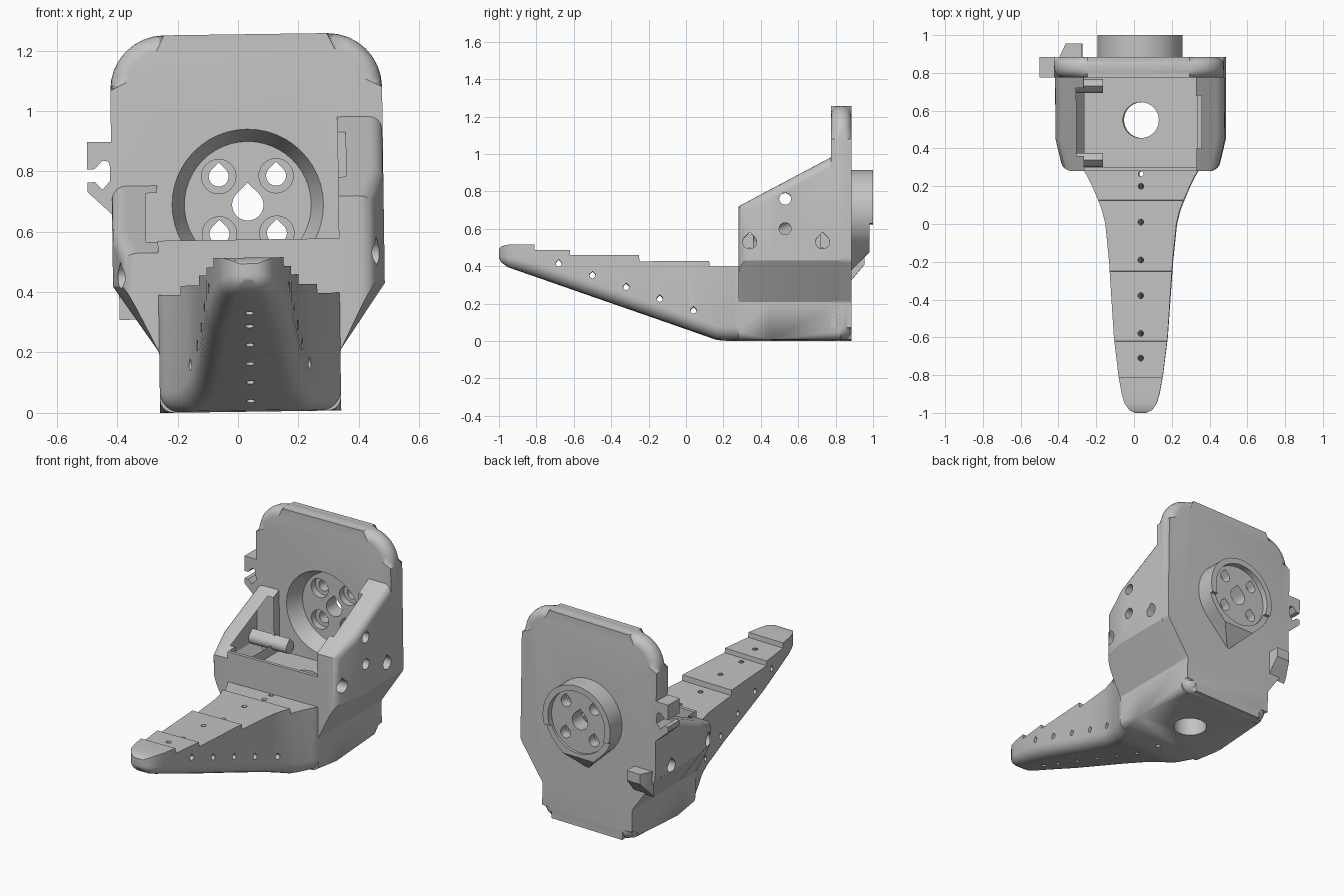
import bpy, bmesh, math
from mathutils import Matrix, Vector

if "Cube" in bpy.data.objects:
    bpy.data.objects.remove(bpy.data.objects["Cube"], do_unlink=True)

grey = bpy.data.materials.new("light_grey")
grey.use_nodes = True
tone = (0.55, 0.55, 0.55, 1)
grey.diffuse_color = tone
grey.node_tree.nodes["Principled BSDF"].inputs["Base Color"].default_value = tone


def make(name, bm):
    bmesh.ops.recalc_face_normals(bm, faces=bm.faces)
    me = bpy.data.meshes.new(name)
    bm.to_mesh(me)
    bm.free()
    ob = bpy.data.objects.new(name, me)
    bpy.context.collection.objects.link(ob)
    me.materials.append(grey)
    return ob


def loft(sections):
    """Skin a list of equally long point rings and cap both ends."""
    bm = bmesh.new()
    rings = [[bm.verts.new(p) for p in s] for s in sections]
    n = len(rings[0])
    for a, b in zip(rings, rings[1:]):
        for i in range(n):
            j = (i + 1) % n
            bm.faces.new((a[i], a[j], b[j], b[i]))
    bm.faces.new(rings[0])
    bm.faces.new(rings[-1])
    return bm


def prism(points, axis, a, b):
    """Extrude a flat outline along an axis from a to b."""
    def place(p, d):
        return {"X": (d, p[0], p[1]), "Y": (p[0], d, p[1]), "Z": (p[0], p[1], d)}[axis]
    return loft([[place(p, d) for p in points] for d in (a, b)])


def box(x0, x1, y0, y1, z0, z1):
    return prism([(x0, y0), (x1, y0), (x1, y1), (x0, y1)], "Z", z0, z1)


def circle(p, q, r, n=32):
    return [(p + r * math.cos(2 * math.pi * i / n), q + r * math.sin(2 * math.pi * i / n))
            for i in range(n)]


def teardrop(p, q, r, up=1, n=24):
    """Three quarters of a circle closed by a right-angled tip."""
    arc = [math.radians(135 + 270 * i / n) for i in range(n + 1)]
    pts = [(p + r * math.cos(t), q + up * r * math.sin(t)) for t in arc]
    return pts + [(p, q + up * r * math.sqrt(2))]


def rounded(corners, n=8):
    """Outline with an arc at each (x, z, radius) corner."""
    out = []
    for i, (x, z, r) in enumerate(corners):
        c = Vector((x, z))
        u = (Vector(corners[i - 1][:2]) - c).normalized()
        v = (Vector(corners[(i + 1) % len(corners)][:2]) - c).normalized()
        half = u.angle(v) / 2
        o = c + (u + v).normalized() * (r / math.sin(half))
        s = c + u * (r / math.tan(half)) - o
        e = c + v * (r / math.tan(half)) - o
        turn = math.atan2(s.x * e.y - s.y * e.x, s.dot(e))
        for k in range(n + 1):
            t = turn * k / n
            out.append((o.x + s.x * math.cos(t) - s.y * math.sin(t),
                        o.y + s.x * math.sin(t) + s.y * math.cos(t)))
    return out


def cut(ob, bm):
    cutter = make("cutter", bm)
    cutter.hide_render = True
    mod = ob.modifiers.new("cut", "BOOLEAN")
    mod.operation, mod.solver, mod.object = "DIFFERENCE", "EXACT", cutter
    bpy.context.view_layer.objects.active = ob
    bpy.ops.object.modifier_apply(modifier=mod.name)
    bpy.data.objects.remove(cutter, do_unlink=True)


# Toe: lofted along y, stepped top, sloping underside with rounded corners
widths = [(-1, .03), (-.985, .06), (-.95, .085), (-.9, .1), (-.8, .118), (-.6, .142),
          (-.4, .155), (-.2, .168), (0, .188), (.07, .205), (.13, .228), (.2, .258),
          (.25, .283), (.28, .3), (.3, .3)]
steps = [(-.81, .51), (-.62, .48), (-.25, .453), (.125, .42), (1, .39)]


def half_width(y):
    for (a, wa), (b, wb) in zip(widths, widths[1:]):
        if y <= b:
            return wa + (wb - wa) * (y - a) / (b - a)
    return widths[-1][1]


def toe_section(y):
    w = half_width(y)
    top = next(z for limit, z in steps if y < limit)
    low = max(0, .005 + .347 * (.16 - y))
    if y < -.96:
        tip = (-.96 - y) / .04
        top, low = top - .02 * tip ** 2, low + .03 * tip ** 2
    r = min(.07, w * .6, (top - low) * .6)
    arc = [math.radians(90 * k / 6) for k in range(7)]
    right = [(w - r + r * math.cos(t), y, low + r - r * math.sin(t)) for t in arc]
    left = [(-x, yy, z) for x, yy, z in reversed(right)]
    return [(w, y, top)] + right + left + [(-w, y, top)]


stations = [y for y, w in widths] + [.16]
for limit, z in steps[:-1]:
    stations += [limit - .001, limit + .001]
toe = make("toe", loft([toe_section(y) for y in sorted(stations)]))
for i in range(5):
    cut(toe, prism(teardrop(-.68 + .18 * i, .408 - .063 * i, .016, n=12), "X", -.5, .5))
for y, top in ((.2, .39), (.01, .42), (-.19, .42), (-.38, .45), (-.58, .45), (-.71, .48)):
    bm = bmesh.new()
    bmesh.ops.create_cone(bm, cap_ends=True, segments=12, radius1=.015, radius2=.015, depth=1.2,
                          matrix=Matrix.Translation((0, y, top)) @ Matrix.Rotation(-.34, 4, "X"))
    cut(toe, bm)
cut(toe, prism(circle(0, .265, .014, 12), "Z", -.1, .6))

# Housing: flared cradle with two unequal side walls
def housing_section(y, wide):
    zr = .71 + .53 * (y - .28)
    zl = .53 + .45 * (y - .28)
    pts = [(-.3, 0), (.3, 0), (.3, .2), (wide, .42), (wide, zr), (.3, zr), (.3, .57),
           (-.3, .57), (-.3, zl), (-wide, zl), (-wide, .42), (-.3, .2)]
    return [(x, y, z) for x, z in pts]


bm = loft([housing_section(.28, .41), housing_section(.45, .45), housing_section(.83, .45)])
soft = []
for e in bm.edges:
    a, b = (v.co for v in e.verts)
    along = abs(a.y - b.y) > .1
    outer = min(abs(a.x), abs(b.x)) > .4
    top_edge = along and outer and min(a.z, b.z) > .45
    base_edge = along and max(a.z, b.z) < .01
    front_edge = max(a.y, b.y) < .3 and outer and not along
    if top_edge or base_edge or front_edge:
        soft.append(e)
bmesh.ops.bevel(bm, geom=soft, offset=.045, segments=5, profile=.5, affect="EDGES")
housing = make("housing", bm)
cut(housing, box(-.3, .3, .3, .9, .39, 1.5))
cut(housing, box(-.338, -.29, .36, .72, .45, 1.5))
cut(housing, box(.29, .327, .4, .68, .45, 1.5))
cut(housing, prism(circle(0, .55, .095), "Z", -.1, .5))
for z in (.75, .59):
    cut(housing, prism(circle(.53, z, .032, 24), "X", .2, .6))
for y in (.34, .73):
    cut(housing, prism(teardrop(y, .52, .037), "X", .2, .6))
    cut(housing, prism(teardrop(y, .45, .037), "X", -.6, -.2))

# Back plate: rounded outline with a soft rim
side = [(.3, 0, .065), (.3, .2, .03), (.45, .42, .05), (.45, 1.25, .18)]
outline = rounded(side + [(-x, z, r) for x, z, r in reversed(side)])
bm = prism(outline, "Y", .775, .885)
rim = [e for e in bm.edges if abs(e.verts[0].co.y - e.verts[1].co.y) < .01]
bmesh.ops.bevel(bm, geom=rim, offset=.05, segments=5, profile=.5, affect="EDGES")
plate = make("back_plate", bm)

# Hub: drop-shaped boss behind the plate with a raised broken rim
HZ = .685
hub = make("hub", prism(teardrop(0, HZ, .225, -1, 48), "Y", .87, 1.0))
cut(hub, prism(circle(0, HZ, .19, 48), "Y", .965, 1.1))
cut(hub, box(-.4, .4, .98, 1.1, .2, .62))
cut(hub, prism([(.86, .35), (1.1, .59), (1.1, .2), (.86, .2)], "X", -.5, .5))

# Conical recess and drop-shaped bores through plate and hub
cut(plate, loft([[(x, y, z) for x, z in circle(0, HZ, r, 48)]
                 for y, r in ((.765, .255), (.87, .21))]))
for ob in (plate, hub):
    cut(ob, prism(teardrop(0, HZ, .052), "Y", .7, 1.1))
    for sx in (-1, 1):
        for sz in (-1, 1):
            x, z = sx * .095, HZ + sz * .095
            cut(ob, prism(circle(x, z, .057, 24), "Y", .8, .91))
            cut(ob, prism(teardrop(x, z, .033), "Y", .7, 1.1))

# Cable clips on the right edge and back
hook = [(-.42, .9), (-.53, .9), (-.53, .81), (-.505, .81), (-.48, .838), (-.46, .835),
        (-.455, .82), (-.455, .77), (-.48, .742), (-.505, .767), (-.53, .767),
        (-.53, .735), (-.44, .65), (-.42, .65)]
clip = make("side_clip", prism(hook, "Y", .775, .885))
lug = make("back_lug", prism([(.87, .47), (.955, .47), (.955, .41), (.87, .31)], "X", -.43, -.31))
cut(lug, prism([(-.45, .86), (-.43, .885), (-.39, .97), (-.45, .97)], "Z", .2, .6))

# Slight lean shared by every part, then shading
lean = Matrix.Translation((.042, 0, .004)) @ Matrix.Rotation(-.014, 4, "Y")
for ob in (toe, housing, plate, hub, clip, lug):
    ob.data.transform(lean)
    bpy.ops.object.select_all(action="DESELECT")
    ob.select_set(True)
    bpy.context.view_layer.objects.active = ob
    bpy.ops.object.shade_smooth_by_angle(angle=math.radians(30))
